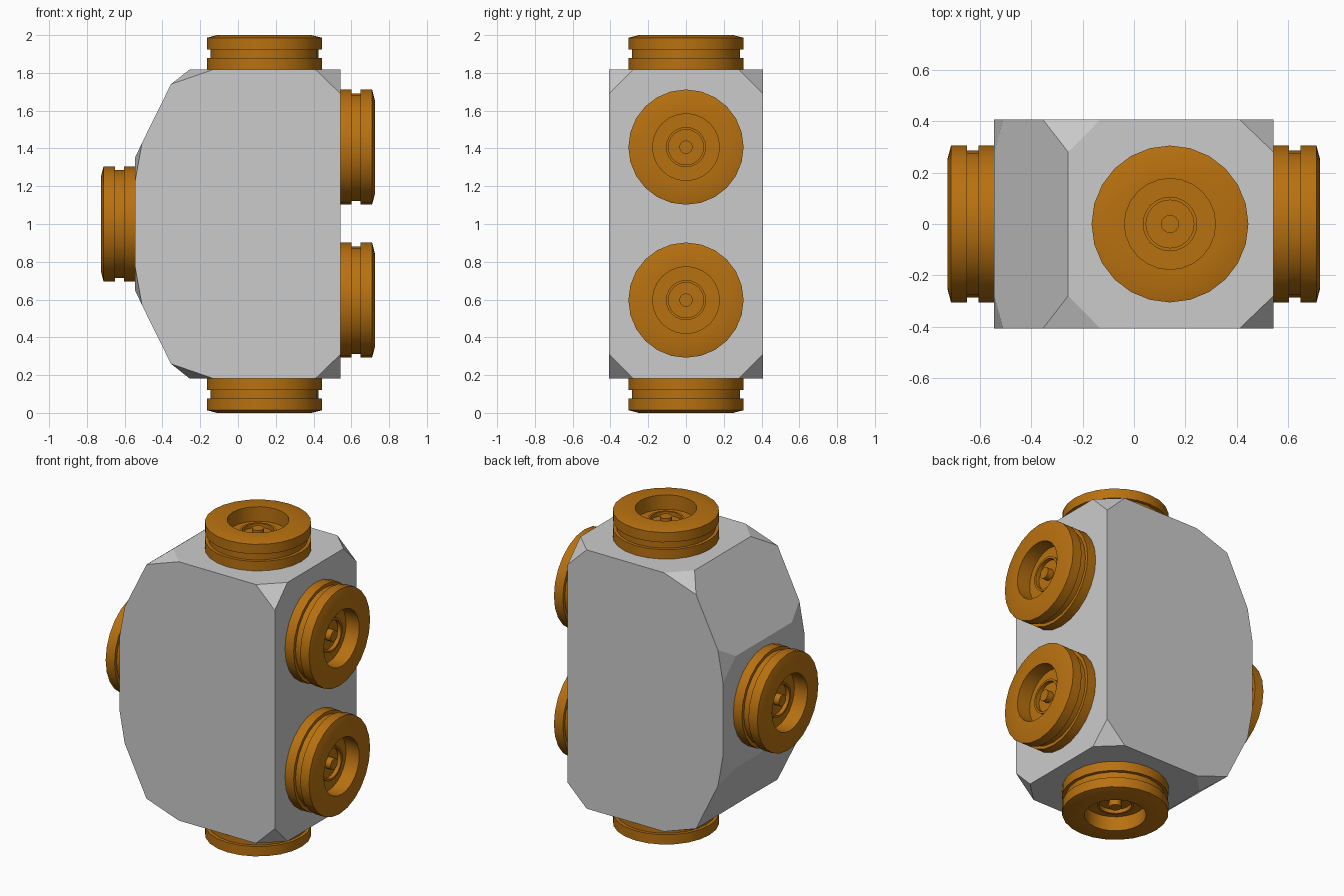
import bpy, bmesh, math
from mathutils import Vector

if "Cube" in bpy.data.objects:
    bpy.data.objects.remove(bpy.data.objects["Cube"])

HALF_Y = 0.407    # half thickness of the body
CUT_Y = 0.28      # where the corner cuts meet the cross edges
MID_Z = 1.0

# Body: side profile with every corner cut off.
# Each corner: (point on edge before, point on edge after, uncut corner)
upper = [
    ((0.542, 1.69), (0.41, 1.818), (0.542, 1.818)),
    ((-0.13, 1.818), (-0.355, 1.74), (-0.256, 1.818)),
    ((-0.508, 1.43), (-0.544, 1.23), (-0.544, 1.353)),
]
flip = lambda p: (p[0], 2 * MID_Z - p[1])
corners = upper + [(flip(b), flip(a), flip(c)) for a, b, c in reversed(upper)]

bm = bmesh.new()
sides = []
for s in (-1, 1):
    ring = []
    for a, b, c in corners:
        ring.append([bm.verts.new((p[0], s * y, p[1]))
                     for p, y in ((a, HALF_Y), (b, HALF_Y), (c, CUT_Y))])
    sides.append(ring)
    bm.faces.new([v for a, b, c in ring for v in (a, b)])   # flat side
    for tri in ring:
        bm.faces.new(tri)                                   # corner cut
front, back = sides
for i in range(len(corners)):
    j = (i + 1) % len(corners)
    f0, f1, b0, b1 = front[i], front[j], back[i], back[j]
    bm.faces.new((f0[2], f0[1], f1[0], f1[2], b1[2], b1[0], b0[1], b0[2]))
# welds the cut edges where neighbouring cuts touch
bmesh.ops.remove_doubles(bm, verts=bm.verts[:], dist=0.0005)
bmesh.ops.recalc_face_normals(bm, faces=bm.faces[:])
body_mesh = bpy.data.meshes.new("body")
bm.to_mesh(body_mesh)
bm.free()
bpy.context.collection.objects.link(bpy.data.objects.new("body", body_mesh))

# Connector: one lathed profile (radius, height) shared by all five copies
profile = [(0, 0), (0.305, 0), (0.305, 0.06), (0.285, 0.06), (0.285, 0.106),
           (0.305, 0.106), (0.305, 0.168), (0.25, 0.182), (0.177, 0.182),
           (0.177, 0.09), (0.106, 0.09), (0.106, 0.115), (0.093, 0.115),
           (0.093, 0.09), (0.035, 0.09), (0.035, 0.13), (0, 0.13)]
bm = bmesh.new()
verts = [bm.verts.new((r, 0, h)) for r, h in profile]
edges = [bm.edges.new(pair) for pair in zip(verts, verts[1:])]
bmesh.ops.spin(bm, geom=verts + edges, cent=(0, 0, 0), axis=(0, 0, 1),
               angle=math.tau, steps=24, use_duplicate=False)
bmesh.ops.remove_doubles(bm, verts=bm.verts[:], dist=0.0005)
bmesh.ops.recalc_face_normals(bm, faces=bm.faces[:])
connector = bpy.data.meshes.new("connector")
bm.to_mesh(connector)
bm.free()
connector.shade_smooth()
connector.set_sharp_from_angle(angle=math.radians(25))
orange = bpy.data.materials.new("orange")
orange.diffuse_color = (0.48, 0.165, 0.005, 1)
orange.use_nodes = True
orange.node_tree.nodes["Principled BSDF"].inputs["Base Color"].default_value = orange.diffuse_color
connector.materials.append(orange)

# Place the connectors on the faces: name, base centre, outward direction
for name, pos, out in [
    ("top_connector", (0.14, 0, 1.818), (0, 0, 1)),
    ("bottom_connector", (0.14, 0, 0.182), (0, 0, -1)),
    ("left_connector", (-0.544, 0, 1.0), (-1, 0, 0)),
    ("upper_right_connector", (0.542, 0, 1.407), (1, 0, 0)),
    ("lower_right_connector", (0.542, 0, 0.597), (1, 0, 0)),
]:
    ob = bpy.data.objects.new(name, connector)
    ob.location = pos
    ob.rotation_euler = Vector(out).to_track_quat('Z', 'Y').to_euler()
    bpy.context.collection.objects.link(ob)
